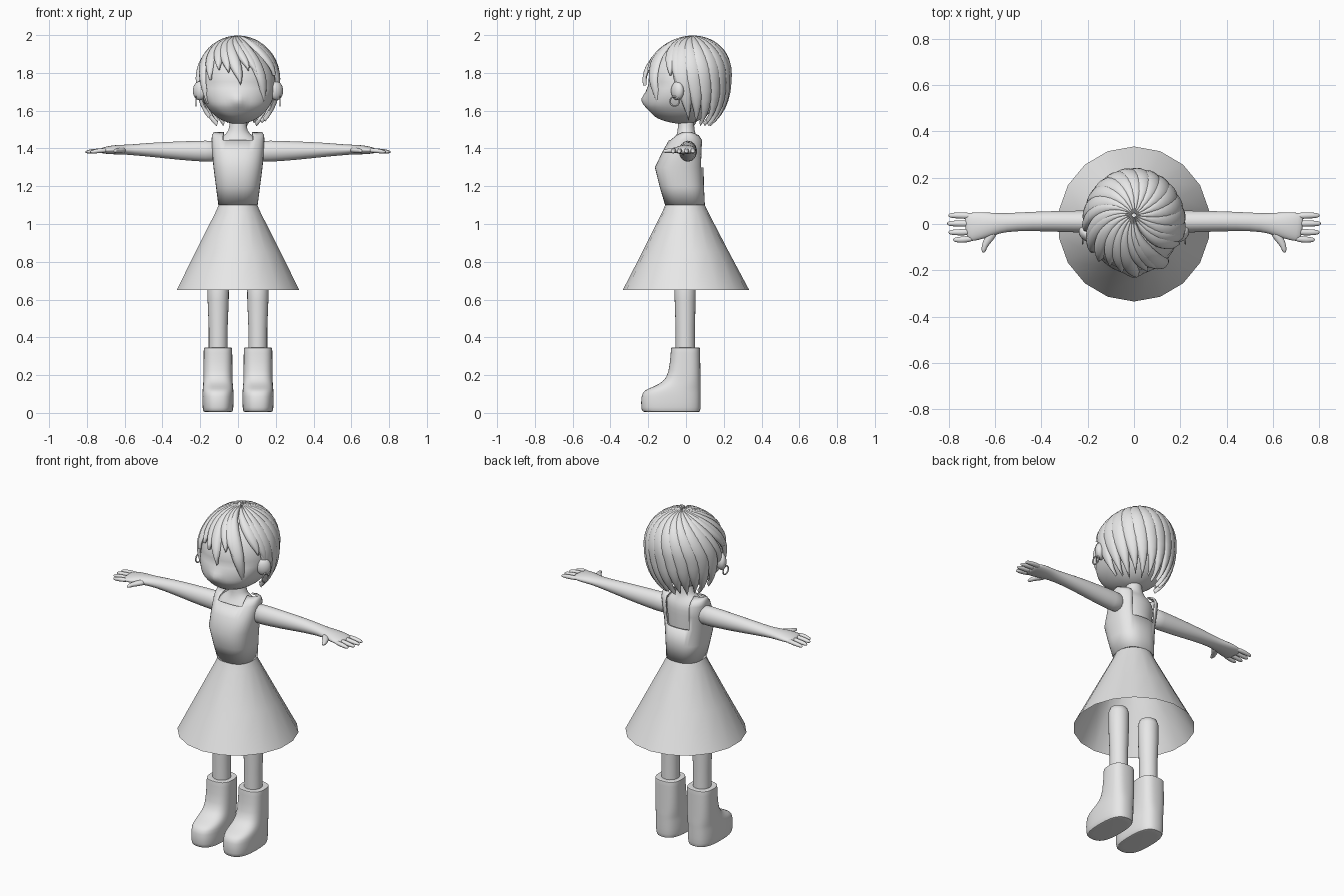
import bpy, bmesh, math
from mathutils import Vector

old = bpy.data.objects.get("Cube")
if old:
    bpy.data.objects.remove(old, do_unlink=True)

grey = bpy.data.materials.new("light grey")
grey.use_nodes = True
grey.diffuse_color = (0.8, 0.8, 0.8, 1)
grey.node_tree.nodes["Principled BSDF"].inputs["Base Color"].default_value = (0.8, 0.8, 0.8, 1)


def finish(name, bm, mirror=False, subdiv=0, angle=40):
    bmesh.ops.recalc_face_normals(bm, faces=bm.faces)
    mesh = bpy.data.meshes.new(name)
    bm.to_mesh(mesh)
    bm.free()
    mesh.materials.append(grey)
    ob = bpy.data.objects.new(name, mesh)
    bpy.context.scene.collection.objects.link(ob)
    bpy.ops.object.select_all(action='DESELECT')
    ob.select_set(True)
    bpy.context.view_layer.objects.active = ob
    bpy.ops.object.shade_smooth_by_angle(angle=math.radians(angle))
    if mirror:
        ob.modifiers.new("mirror", 'MIRROR').use_clip = False
    if subdiv:
        mod = ob.modifiers.new("smooth", 'SUBSURF')
        mod.levels = mod.render_levels = subdiv
    return ob


def loft(bm, rings, start=True, end=True):
    """Skin a row of equal-length closed rings, with optional end caps."""
    rows = [[bm.verts.new(p) for p in r] for r in rings]
    n = len(rows[0])
    for a, b in zip(rows, rows[1:]):
        for i in range(n):
            bm.faces.new((a[i], a[(i + 1) % n], b[(i + 1) % n], b[i]))
    if start:
        bm.faces.new(rows[0])
    if end:
        bm.faces.new(rows[-1])
    return bm


def spow(v, p):
    return math.copysign(abs(v) ** p, v)


def level(z, rx, front, back, cx=0, n=24, p=1.0):
    """Horizontal ring between a front and a back y; p < 1 makes it boxier."""
    cy, ry = (front + back) / 2, (back - front) / 2
    angs = [2 * math.pi * i / n - math.pi / 2 for i in range(n)]
    return [(cx + rx * spow(math.cos(a), p), cy + ry * spow(math.sin(a), p), z) for a in angs]


def tube(bm, points, n=10):
    """Closed limb through (x, y, z, side radius, height radius) points."""
    rings = []
    for i, (x, y, z, rs, rh) in enumerate(points):
        a, b = points[max(i - 1, 0)], points[min(i + 1, len(points) - 1)]
        d = Vector((b[0] - a[0], b[1] - a[1], 0)).normalized()
        side = Vector((-d.y, d.x, 0))
        rings.append([Vector((x, y, z)) + side * rs * math.cos(t) + Vector((0, 0, rh * math.sin(t)))
                      for t in (2 * math.pi * k / n for k in range(n))])
    return loft(bm, rings)


# Skirt: open flared cone
skirt = [(0.65, .33, -.335, .335), (.85, .229, -.232, .228), (1.06, .122, -.127, .119), (1.1, .104, -.111, .1)]
finish("skirt", loft(bmesh.new(), [level(*r, n=18) for r in skirt], False, False))

# Bodice: sleeveless top with cut neckline and low square back
bodice = [(1.1, .104, -.111, .1), (1.2, .117, -.14, .095), (1.3, .13, -.165, .093), (1.38, .137, -.126, .094),
          (1.445, .14, -.09, .095), (1.47, .138, -.06, .075), (1.488, .128, -.02, .03)]
bm = loft(bmesh.new(), [level(*r, n=36, p=.8) for r in bodice], False, False)
cut = []
for f in bm.faces:
    c = f.calc_center_median()
    if abs(c.x) < .07 and (c.z > 1.445 or (c.y > 0 and c.z > 1.3)):
        cut.append(f)
bmesh.ops.delete(bm, geom=cut, context='FACES')
top = finish("bodice", bm)
mod = top.modifiers.new("cloth", 'SOLIDIFY')
mod.thickness, mod.offset = .008, -1

# Chest, shoulders and neck
chest = [(1.15, .09, -.1, .08), (1.3, .115, -.13, .078), (1.38, .122, -.105, .08), (1.43, .12, -.075, .078),
         (1.46, .09, -.055, .06), (1.48, .058, -.048, .05), (1.51, .045, -.042, .043), (1.6, .04, -.04, .04)]
finish("chest_and_neck", loft(bmesh.new(), [level(*r) for r in chest]), subdiv=1, angle=60)

# Legs
legs = [(.3, .05, -.055, .048), (.45, .05, -.055, .047), (.6, .056, -.06, .051),
        (.7, .057, -.062, .052), (.728, .048, -.05, .042), (.735, .03, -.03, .025)]
finish("legs", loft(bmesh.new(), [level(*r, cx=.105) for r in legs]), mirror=True, angle=60)

# Boots
boots = [(.005, .07, -.215, .068), (.005, .076, -.23, .074), (.02, .083, -.24, .079), (.095, .084, -.238, .079),
         (.12, .082, -.222, .079), (.14, .08, -.17, .079), (.165, .078, -.12, .078), (.21, .077, -.09, .077),
         (.335, .076, -.08, .075), (.345, .076, -.08, .075), (.346, .07, -.074, .069), (.345, .052, -.056, .05)]
finish("boots", loft(bmesh.new(), [level(*r, cx=.106, p=.75) for r in boots]), mirror=True, subdiv=1, angle=60)

# Arms with palms
arm = [(.1, .01, 1.385, .048, .058), (.16, .01, 1.385, .05, .058), (.3, .011, 1.388, .047, .051),
       (.45, .012, 1.393, .042, .039), (.56, .006, 1.393, .04, .029), (.61, 0, 1.394, .05, .026),
       (.66, -.006, 1.393, .06, .025), (.71, -.014, 1.39, .064, .018), (.73, -.016, 1.388, .055, .011)]
finish("arms", tube(bmesh.new(), arm, 16), mirror=True, subdiv=1, angle=80)

# Fingers and thumbs
bm = bmesh.new()
for y, tip in ((.037, .802), (.002, .808), (-.036, .802), (-.068, .782)):
    tube(bm, [(.69, y * .9, 1.39, .014, .012), (.74, y, 1.388, .015, .013), (tip - .025, y, 1.384, .013, .012),
              (tip - .006, y, 1.382, .01, .008), (tip, y, 1.381, .004, .004)])
tube(bm, [(.6, -.02, 1.392, .022, .017), (.625, -.06, 1.39, .021, .016), (.645, -.09, 1.388, .014, .013),
          (.65, -.115, 1.386, .011, .01), (.652, -.124, 1.386, .004, .004)])
finish("fingers", bm, mirror=True, subdiv=1, angle=80)

# Head with a forward jaw and a small nose
bm = bmesh.new()
bmesh.ops.create_uvsphere(bm, u_segments=48, v_segments=36, radius=1)
for v in bm.verts:
    x, y, z = v.co.x * .198, v.co.y * .19, v.co.z * .205
    if y < 0:
        jaw = max(0, min(1, -z / .11))
        nose = math.exp(-((x / .03) ** 2 + ((z + .078) / .032) ** 2))
        y -= .043 * jaw * min(1, -y / .1) + .02 * nose
    v.co = (x, y - .01, z + 1.735)
finish("head", bm, angle=80)

# Ears
bm = bmesh.new()
bmesh.ops.create_uvsphere(bm, u_segments=20, v_segments=12, radius=1)
for v in bm.verts:
    v.co = (v.co.x * .036 + .203, v.co.y * .032 - .045 + v.co.x * .012, v.co.z * .05 + 1.705)
finish("ears", bm, mirror=True, angle=80)

# Earrings: thin hoops
bm = bmesh.new()
rings = []
for k in range(21):
    a = 2 * math.pi * k / 20
    out = Vector((0, math.cos(a), math.sin(a)))
    rings.append([Vector((.222, -.06, 1.65)) + out * (.025 + .004 * math.cos(t)) + Vector((.004 * math.sin(t), 0, 0))
                  for t in (math.pi * j / 3 for j in range(6))])
loft(bm, rings, False, False)
bmesh.ops.remove_doubles(bm, verts=bm.verts, dist=.0001)
finish("earrings", bm, mirror=True, angle=80)


# Hair: curved locks spiralling out from the crown
def hair_point(theta, az, r):
    rz = .235 if theta < math.pi / 2 else .3
    s, c = math.sin(theta), math.cos(theta)
    return (.225 * r * s * math.cos(az), .003 + .238 * r * s * math.sin(az) + .035 * max(c, 0), 1.763 + rz * r * c)


def lock(bm, tip_az, end, half, twist, steps=16):
    tip_az, end, half, twist = (math.radians(v) for v in (tip_az, end, half, twist))
    rings = []
    for i in range(steps + 1):
        t = i / steps
        theta = .04 + (end - .04) * t
        az = tip_az - twist * (1 - t) ** 1.3
        w = half * max(1 - t ** 4, .02)
        lens = [j / 4 for j in range(-4, 5)]
        depth = 1 if t < .8 else 1 - (t - .8) * 1.5
        ring = [hair_point(theta, az + u * w, .92 + .08 * depth * math.sqrt(1 - u * u)) for u in lens]
        ring += [hair_point(theta, az + u * w, .895) for u in (.6, -.6)]
        rings.append(ring)
    loft(bm, rings)


bm = bmesh.new()
for k in range(12):                       # back and sides
    lock(bm, 4 + k * 15.8, 147 - 5 * (k % 2) - 8 * (k in (0, 11)), 14, 38)
finish("back_hair", bm, angle=50)

bm = bmesh.new()
for az, end, half in ((-10, 100, 11), (-24, 84, 13), (-46, 119, 12), (-62, 82, 13), (-74, 77, 12), (-86, 96, 13),
                      (-104, 80, 13), (-120, 76, 13), (-134, 90, 13), (-146, 116, 11), (-160, 86, 13), (-172, 108, 11)):
    lock(bm, az, end, half, 42)
finish("fringe", bm, angle=50)
